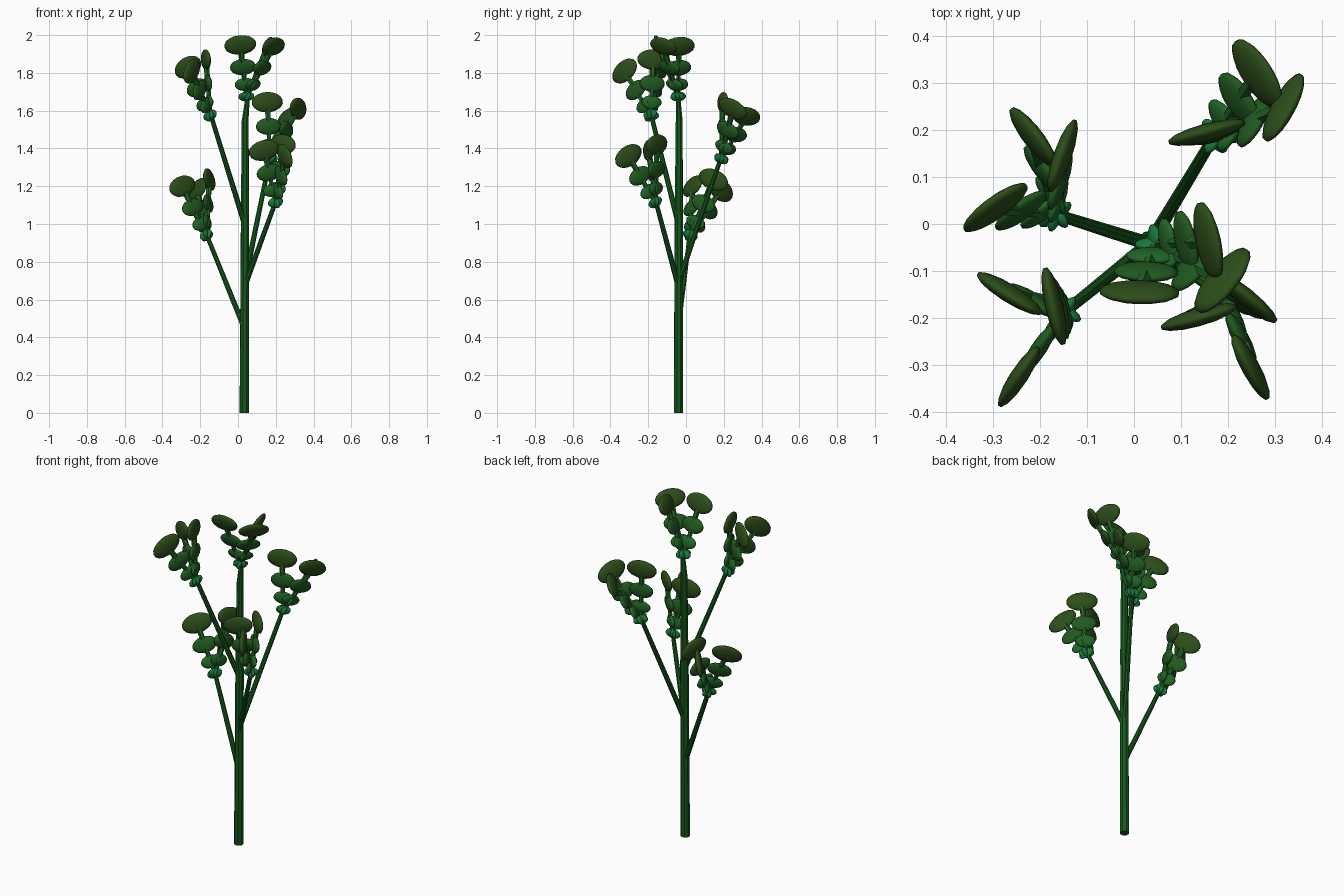
import bpy
from mathutils import Vector, Matrix

if "Cube" in bpy.data.objects:
    bpy.data.objects.remove(bpy.data.objects["Cube"])


def material(name, rgb):
    m = bpy.data.materials.new(name)
    m.diffuse_color = (*rgb, 1)
    m.use_nodes = True
    m.node_tree.nodes["Principled BSDF"].inputs["Base Color"].default_value = m.diffuse_color
    return m


STEM = material("stem_green", (0.008, 0.10, 0.012))
GREENS = [material("bud_green", (0.01, 0.19, 0.045)),
          material("young_green", (0.015, 0.13, 0.02)),
          material("mid_green", (0.015, 0.10, 0.014)),
          material("old_green", (0.025, 0.075, 0.01))]


def finish(name, mat):
    ob = bpy.context.object
    ob.name = name
    ob.data.materials.append(mat)
    bpy.ops.object.shade_smooth_by_angle(angle=0.7)
    return ob


def limb(name, a, b, r1, r2, mat=STEM, sides=8):
    a, b = Vector(a), Vector(b)
    d = b - a
    bpy.ops.mesh.primitive_cone_add(vertices=sides, radius1=r1, radius2=r2, depth=d.length,
                                    location=(a + b) / 2,
                                    rotation=d.to_track_quat('Z', 'Y').to_euler())
    return finish(name, mat)


def pad(name, centre, side, up, size, mat):
    # flattened ellipsoid, wide along side, tall along up
    up = up.normalized()
    side = (side - up * side.dot(up)).normalized()
    normal = side.cross(up)
    bpy.ops.mesh.primitive_uv_sphere_add(segments=14, ring_count=9, radius=1)
    rot = Matrix((side, normal, up)).transposed().to_4x4()
    ob = finish(name, mat)
    ob.data.transform(Matrix.Translation(centre) @ rot @ Matrix.Diagonal((*size, 1)))


# Position along the chain and half sizes (width, thickness, height)
STEPS = [(0.02, (0.043, 0.014, 0.027)), (0.25, (0.055, 0.015, 0.036)),
         (0.58, (0.070, 0.017, 0.045)), (1.0, (0.087, 0.019, 0.054))]


def cluster(name, base, chains):
    base = Vector(base)
    for c, (top, side) in enumerate(chains):
        d = Vector(top) - base
        limb(f"{name}_chain_{c}_core", base, base + d * 0.88, 0.010, 0.016, GREENS[1], 6)
        for i, (t, size) in enumerate(STEPS):
            pad(f"{name}_chain_{c}_pad_{i}", base + d * t, Vector((*side, 0)), d, size, GREENS[i])


# Main trunk with a slight bend at the top
limb("trunk", (0.033, -0.04, 0), (0.037, -0.038, 1.05), 0.026, 0.023)
limb("trunk_upper", (0.037, -0.038, 1.05), (0.038, -0.036, 1.56), 0.023, 0.019)
limb("trunk_tip", (0.038, -0.036, 1.55), (0.052, -0.042, 1.68), 0.019, 0.012)

# Side branches: start on trunk, tip
BRANCHES = {
    "lower_left": ((0.025, -0.04, 0.47), (-0.165, 0.02, 0.94)),
    "upper_left": ((0.035, -0.04, 1.0), (-0.145, -0.185, 1.58)),
    "back_right": ((0.035, -0.04, 0.69), (0.17, 0.185, 1.35)),
    "front_right": ((0.035, -0.04, 0.67), (0.2, -0.16, 1.12)),
}
for name, (a, b) in BRANCHES.items():
    limb(name + "_branch", a, b, 0.015, 0.012)

# Pad clusters: base, then top pad centre and width direction of each chain
cluster("top", (0.045, -0.042, 1.67), [
    ((0.012, -0.145, 1.948), (1, 0)),
    ((0.158, -0.037, 1.94), (0.04, -0.17)),
    ((0.188, -0.12, 1.94), (0.12, 0.135))])
cluster("upper_left", (-0.145, -0.185, 1.57), [
    ((-0.245, -0.325, 1.81), (0.09, 0.135)),
    ((-0.265, -0.148, 1.83), (0.13, -0.075)),
    ((-0.17, -0.175, 1.87), (0.04, -0.17))])
cluster("lower_left", (-0.165, 0.02, 0.935), [
    ((-0.295, 0.035, 1.2), (0.145, 0.09)),
    ((-0.215, 0.185, 1.18), (-0.085, 0.13)),
    ((-0.152, 0.145, 1.235), (0.05, 0.155))])
cluster("back_right", (0.17, 0.185, 1.34), [
    ((0.262, 0.32, 1.57), (-0.075, 0.15)),
    ((0.318, 0.248, 1.61), (0.09, 0.135)),
    ((0.155, 0.195, 1.645), (0.17, 0.045))])
cluster("front_right", (0.2, -0.16, 1.11), [
    ((0.248, -0.305, 1.36), (0.08, -0.16)),
    ((0.138, -0.198, 1.39), (0.17, 0.05)),
    ((0.237, -0.155, 1.42), (0.1, -0.08))])
